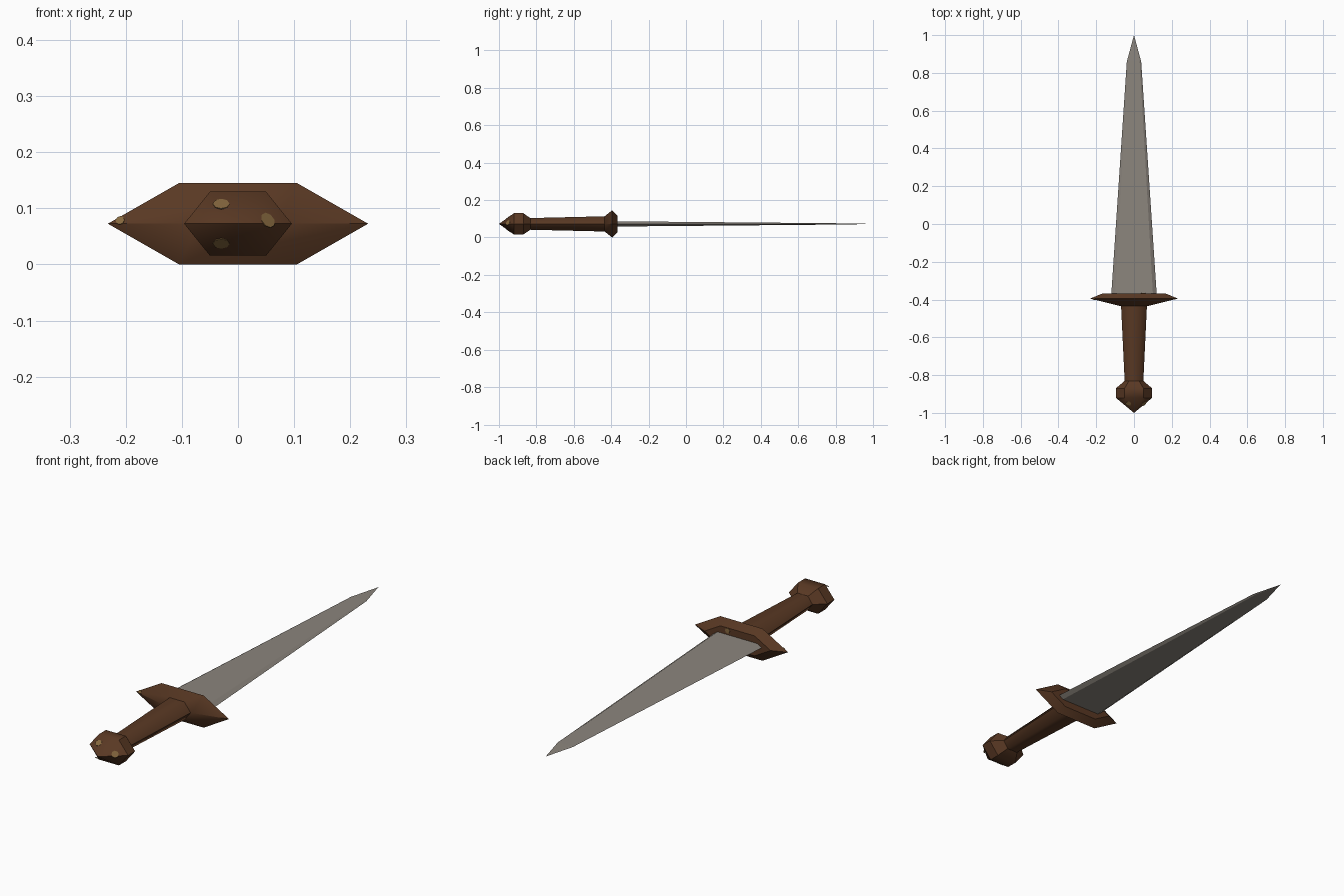
import bpy
import bmesh
from math import radians
from mathutils import Vector
from mathutils.bvhtree import BVHTree

MID = 0.0725  # height of the dagger's long axis

if "Cube" in bpy.data.objects:
    bpy.data.objects.remove(bpy.data.objects["Cube"])


def material(name, rgb):
    mat = bpy.data.materials.new(name)
    mat.use_nodes = True
    mat.diffuse_color = (*rgb, 1)
    mat.node_tree.nodes["Principled BSDF"].inputs["Base Color"].default_value = (*rgb, 1)
    return mat


wood = material("dark brown wood", (0.10, 0.040, 0.017))
steel = material("dull grey steel", (0.26, 0.235, 0.205))
gold = material("muted gold", (0.24, 0.14, 0.05))


def finish(bm, name, mat, angle):
    mesh = bpy.data.meshes.new(name)
    bmesh.ops.recalc_face_normals(bm, faces=bm.faces)
    bm.to_mesh(mesh)
    bm.free()
    mesh.materials.append(mat)
    obj = bpy.data.objects.new(name, mesh)
    bpy.context.collection.objects.link(obj)
    if angle:
        bpy.ops.object.select_all(action="DESELECT")
        obj.select_set(True)
        bpy.context.view_layer.objects.active = obj
        bpy.ops.object.shade_smooth_by_angle(angle=radians(angle))
    return obj


def hex_loft(name, mat, sections, angle=0):
    """Join six-sided rings (y, half width, flat half width, half height)."""
    bm = bmesh.new()
    rings = []
    for y, w, f, h in sections:
        outline = [(w, 0), (f, h), (-f, h), (-w, 0), (-f, -h), (f, -h)]
        rings.append([bm.verts.new((x, y, MID + z)) for x, z in outline])
    for a, b in zip(rings, rings[1:]):
        for i in range(6):
            j = (i + 1) % 6
            bm.faces.new((a[i], a[j], b[j], b[i]))
    bm.faces.new(rings[0])
    bm.faces.new(rings[-1])
    bmesh.ops.remove_doubles(bm, verts=bm.verts, dist=0.0005)
    return finish(bm, name, mat, angle)


# Solid parts along the long axis
pommel = hex_loft("pommel", wood, [
    (-1.0, 0, 0, 0), (-0.92, 0.096, 0.05, 0.057),
    (-0.87, 0.096, 0.05, 0.057), (-0.83, 0.049, 0.026, 0.03)], 40)
hex_loft("grip", wood, [(-0.84, 0.049, 0.026, 0.031), (-0.42, 0.069, 0.037, 0.041)], 62)
guard = hex_loft("crossguard", wood, [
    (-0.435, 0.071, 0.037, 0.041), (-0.395, 0.232, 0.105, 0.0725),
    (-0.367, 0.165, 0.085, 0.045)], 35)
hex_loft("blade", steel, [
    (-0.37, 0.12, 0.1, 0.014), (0.86, 0.038, 0.03, 0.003), (1.0, 0, 0, 0)])


def inlay(name, obj, start, direction, radius):
    """Lay a thin gold disc on the surface hit from the start point."""
    bm = bmesh.new()
    bm.from_mesh(obj.data)
    tree = BVHTree.FromBMesh(bm)
    bm.free()
    hit, normal, _, _ = tree.ray_cast(Vector(start), Vector(direction))
    if hit is None:
        return
    disc = bmesh.new()
    bmesh.ops.create_cone(disc, cap_ends=True, segments=8, radius1=radius,
                          radius2=radius, depth=0.002)
    turn = normal.to_track_quat("Z", "Y").to_matrix().to_4x4()
    bmesh.ops.transform(disc, matrix=turn, verts=disc.verts)
    bmesh.ops.translate(disc, vec=hit, verts=disc.verts)
    finish(disc, name, gold, 0)


# Small worn gold spots
for i, (x, z) in enumerate([(-0.03, 0.035), (0.053, 0.006), (-0.03, -0.035)]):
    inlay(f"pommel_spot_{i + 1}", pommel, (x, -2, MID + z), (0, 1, 0), 0.015)
inlay("guard_tip_spot", guard, (-0.21, -2, MID + 0.006), (0, 1, 0), 0.008)
inlay("guard_back_spot", guard, (0.05, 2, MID + 0.032), (0, -1, 0), 0.012)
